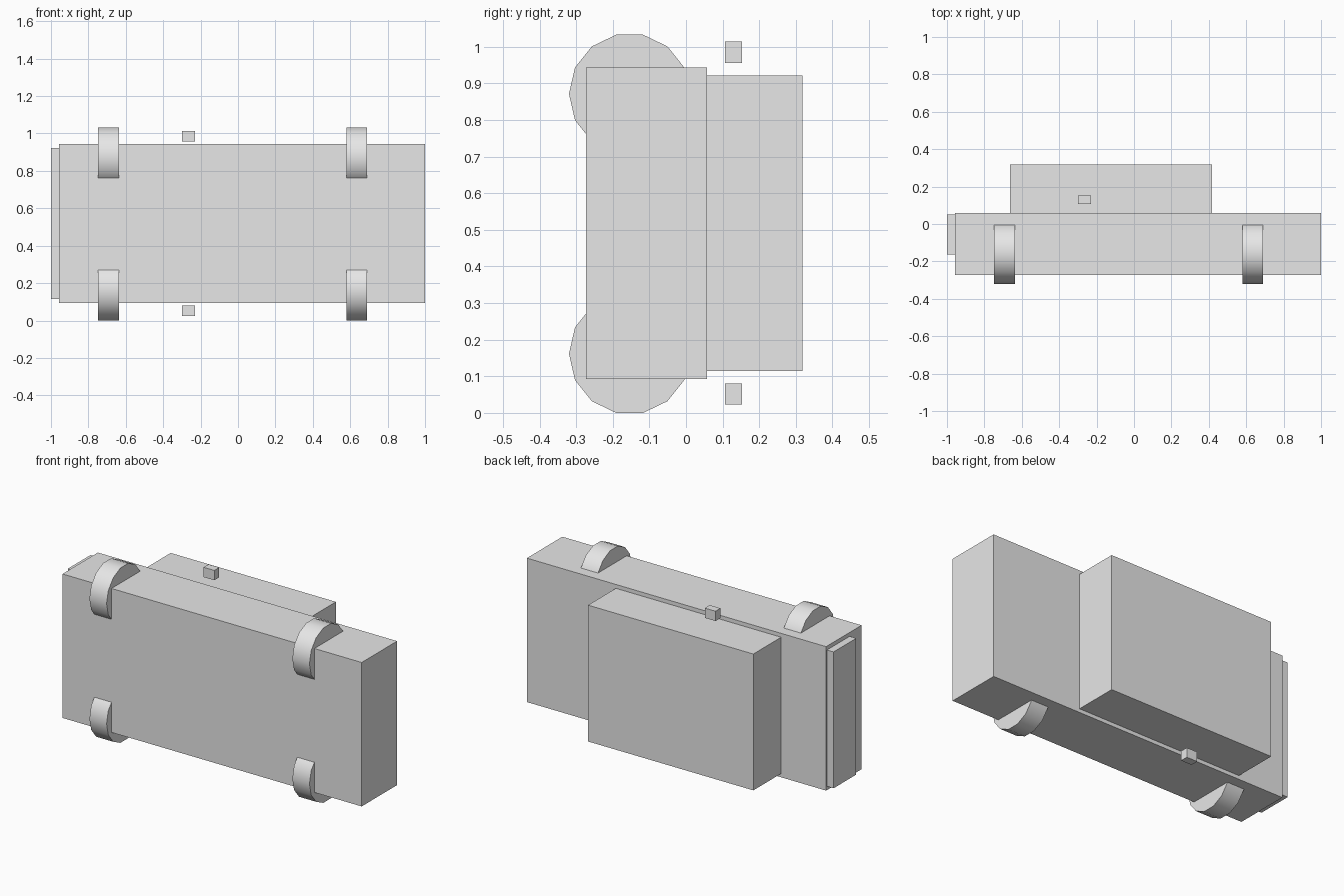
import bpy
import math

cube = bpy.data.objects.get("Cube")
if cube:
    bpy.data.objects.remove(cube, do_unlink=True)

grey = bpy.data.materials.new("light_grey")
grey.use_nodes = True
grey.diffuse_color = (0.8, 0.8, 0.8, 1)
bsdf = next(n for n in grey.node_tree.nodes if n.type == "BSDF_PRINCIPLED")
bsdf.inputs["Base Color"].default_value = grey.diffuse_color


def finish(name):
    obj = bpy.context.object
    obj.name = name
    obj.data.materials.append(grey)
    bpy.ops.object.transform_apply(location=False, rotation=True, scale=True)
    return obj


def box(name, x, y, z):
    """Box given by its (low, high) extent on each axis."""
    spans = (x, y, z)
    bpy.ops.mesh.primitive_cube_add(size=1, location=[sum(s) / 2 for s in spans])
    bpy.context.object.scale = [hi - lo for lo, hi in spans]
    return finish(name)


# Main vehicle body, lying on its side, with cabin and end plate
box("body", (-0.957, 1.0), (-0.273, 0.058), (0.093, 0.944))
box("cabin", (-0.663, 0.418), (0.058, 0.318), (0.115, 0.921))
box("end_plate", (-1.0, -0.957), (-0.162, 0.05), (0.115, 0.921))

# Small floating mirrors on both sides of the cabin
box("upper_mirror", (-0.3, -0.23), (0.107, 0.153), (0.956, 1.014))
box("lower_mirror", (-0.3, -0.23), (0.107, 0.153), (0.023, 0.08))

# Fourteen-sided wheels, axles along x, a vertex pointing towards -y
for side, z in (("lower", 0.1615), ("upper", 0.8715)):
    for end, x in (("rear", -0.692), ("front", 0.635)):
        bpy.ops.mesh.primitive_cylinder_add(
            vertices=14, radius=0.1657, depth=0.112,
            location=(x, -0.154, z), rotation=(0, math.pi / 2, 0))
        finish(f"{side}_{end}_wheel")
        bpy.ops.object.shade_smooth_by_angle(angle=math.radians(40))
